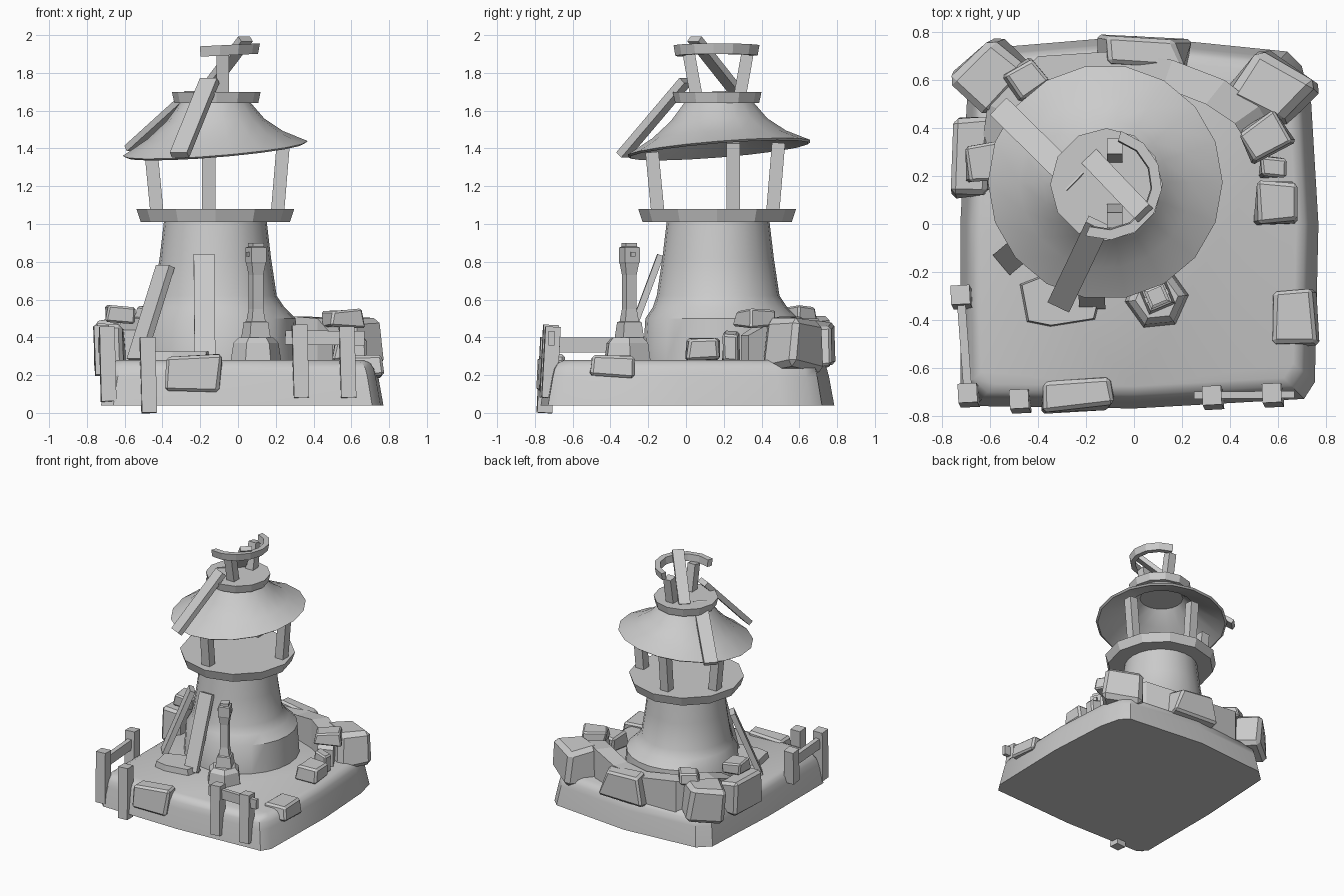
import bpy, bmesh, math, random
from mathutils import Vector, Matrix

if "Cube" in bpy.data.objects:
    bpy.data.objects.remove(bpy.data.objects["Cube"])
random.seed(4)
CX, CY = -0.12, 0.17          # tower axis


def make(name, bm, smooth=False):
    bmesh.ops.recalc_face_normals(bm, faces=bm.faces)
    me = bpy.data.meshes.new(name)
    bm.to_mesh(me)
    bm.free()
    ob = bpy.data.objects.new(name, me)
    bpy.context.collection.objects.link(ob)
    if smooth:
        bpy.ops.object.select_all(action='DESELECT')
        ob.select_set(True)
        bpy.context.view_layer.objects.active = ob
        bpy.ops.object.shade_smooth_by_angle(angle=math.radians(35))
    return ob


def loft(name, rings, smooth=False):
    bm = bmesh.new()
    vs = [[bm.verts.new(p) for p in r] for r in rings]
    n = len(vs[0])
    for a, b in zip(vs, vs[1:]):
        for i in range(n):
            j = (i + 1) % n
            bm.faces.new((a[i], a[j], b[j], b[i]))
    bm.faces.new(vs[0])
    bm.faces.new(vs[-1])
    return make(name, bm, smooth)


def ring(r, z, n, cx=CX, cy=CY, rot=0.0, sx=0.0, sy=0.0):
    pts = []
    for i in range(n):
        a = rot + math.tau * i / n
        dx, dy = r * math.cos(a), r * math.sin(a)
        pts.append((cx + dx, cy + dy, z + sx * dx + sy * dy))
    return pts


def beam(name, p0, p1, w, t, spin=0.0):
    p0, p1 = Vector(p0), Vector(p1)
    d = (p1 - p0).normalized()
    x = d.cross(Vector((0, 0, 1)))
    x = Vector((1, 0, 0)) if x.length < 0.3 else x.normalized()
    x = (Matrix.Rotation(spin, 3, d) @ x)
    y = d.cross(x).normalized()
    x = y.cross(d)
    sec = [(-1, -1), (1, -1), (1, 1), (-1, 1)]
    return loft(name, [[p + x * a * w / 2 + y * b * t / 2 for a, b in sec] for p in (p0, p1)])


def stone(name, c, s, deg=0, jit=0.1):
    bm = bmesh.new()
    bmesh.ops.create_cube(bm, size=1)
    for v in bm.verts:
        k = 0.88 if v.co.z > 0 else 1.0
        v.co = Vector((v.co.x * s[0] * k, v.co.y * s[1] * k, v.co.z * s[2]))
        v.co += Vector([random.uniform(-jit, jit) * q for q in s])
    bmesh.ops.bevel(bm, geom=bm.edges[:], offset=min(s) * 0.12, segments=1, affect='EDGES')
    bm.transform(Matrix.Translation(c) @ Matrix.Rotation(math.radians(deg), 4, 'Z'))
    return make(name, bm)


# ground block: rounded square with a softened top edge
outline = [(-.66, -.76), (0, -.77), (.71, -.73), (.755, -.66), (.77, 0), (.74, .5),
           (.70, .66), (.64, .72), (0, .785), (-.6, .735), (-.69, .65), (-.725, 0), (-.725, -.70)]
loft("ground_block", [[(x * k, y * k, z) for x, y in outline] for k, z in
     ((1, .04), (.965, .19), (.95, .235), (.925, .265), (.88, .28))], True)

# tower body with flared foot
loft("tower", [ring(r, z, 24, CX + o, CY + o) for r, z, o in
     ((.42, .27, .02), (.405, .50, .02), (.355, .56, .01), (.325, .62, 0), (.295, .82, 0), (.27, 1.03, 0))], True)

# gallery floor and posts
loft("gallery_floor", [ring(.395, 1.01, 12, CX, .165), ring(.418, 1.08, 12, CX, .165)])
for i, (x, y, lx, ly) in enumerate(((-.43, .25, -.03, 0), (.21, .25, .03, 0),
                                    (-.155, -.15, 0, -.03), (-.155, .46, 0, .03))):
    beam(f"gallery_post_{i}", (x, y, 1.07), (x + lx, y + ly, 1.43 if i in (1, 3) else 1.38), .07, .07)

# tilted hollow roof
loft("roof", [ring(r, z, 18, CX, .175, 0, s, s) for r, z, s in
     ((.16, 1.60, 0), (.25, 1.51, .04), (.475, 1.39, .08), (.49, 1.40, .08),
      (.36, 1.47, .06), (.26, 1.55, .03), (.18, 1.65, 0))], True)

# cap disc, leaning struts and broken ring
loft("cap_disc", [ring(.222, 1.64, 12, -.115, .165), ring(.235, 1.70, 12, -.115, .165)])
beam("cap_strut_front", (-.08, .065, 1.62), (-.08, .015, 1.90), .065, .065)
beam("cap_strut_back", (-.08, .275, 1.62), (-.08, .325, 1.90), .065, .065)
secs = []
for i in range(8):
    a = math.radians(-112 + i * 187 / 7)
    secs.append([(-.115 + r * math.cos(a), .165 + r * math.sin(a), z + .05 * r * math.cos(a))
                 for r, z in ((.185, 1.89), (.222, 1.89), (.232, 1.945), (.19, 1.945))])
loft("broken_ring", secs)

# loose planks
beam("top_plank", (-.18, .275, 1.69), (.04, .045, 1.98), .085, .035)
beam("roof_plank_front", (-.15, .0, 1.76), (-.31, -.335, 1.365), .10, .04)
beam("roof_plank_side", (-.56, .485, 1.40), (-.24, .17, 1.69), .10, .035)
beam("leaning_plank_left", (-.54, -.16, .28), (-.385, -.03, .775), .11, .04)
beam("leaning_plank_front", (-.175, -.34, .29), (-.18, -.135, .835), .11, .035)

# curved ruined wall behind the tower: outer point, inner point, top height
wall = [(-.64, .30, -.51, .28, .44), (-.61, .50, -.49, .44, .50), (-.40, .70, -.33, .60, .50),
        (-.1, .72, -.08, .61, .46), (.16, .685, .12, .57, .47), (.38, .60, .30, .50, .51),
        (.52, .49, .42, .42, .50), (.61, .33, .50, .29, .41)]
loft("ruined_wall", [[(a, b, .25), (c, d, .25), (c, d, h), (a, b, h)] for a, b, c, d, h in wall])

# scattered stones: centre, size, turn
stones = [((-.235, -.71, .21), (.29, .13, .18), 3), ((.66, -.39, .25), (.20, .24, .12), 0),
          ((.60, .09, .34), (.18, .20, .12), 0), ((.58, .235, .35), (.11, .09, .15), 0),
          ((.55, .37, .50), (.19, .15, .09), 28), ((.575, .56, .365), (.30, .27, .26), -35),
          ((.03, .71, .36), (.36, .13, .23), -4), ((-.59, .61, .37), (.27, .24, .27), 45),
          ((-.675, .27, .35), (.17, .34, .25), 0), ((-.625, .26, .52), (.15, .17, .09), 5),
          ((-.45, .60, .52), (.15, .13, .09), 35)]
for i, (c, s, r) in enumerate(stones):
    stone(f"stone_{i}", c, s, r)

# low slab under the leaning planks
slab = [(-.48, -.25), (-.45, -.41), (-.35, -.43), (-.16, -.40), (-.13, -.28), (-.3, -.18)]
loft("slab", [[(x, y, .26) for x, y in slab],
              [(-.3 + (x + .3) * .93, -.32 + (y + .32) * .93, .325) for x, y in slab]])

# pedestal with carved pillar
PX, PY = .095, -.30
loft("pedestal", [ring(.135, .27, 6, PX, PY - .01, .1), ring(.12, .37, 6, PX, PY - .01, .1),
                  ring(.09, .40, 6, PX, PY - .01, .1)])
loft("pillar", [ring(r, z, 4, PX, PY, math.radians(68)) for r, z in
     ((.085, .39), (.07, .48), (.055, .485), (.042, .55), (.042, .73), (.055, .79),
      (.06, .80), (.06, .875), (.045, .88), (.045, .90))])
for s in (-1, 1):
    a = math.radians(23)
    d = Vector((math.cos(a), math.sin(a), 0)) * s
    o = Vector((PX, PY, .84))
    beam("pillar_peg", o, o + d * .052, .025, .025)

# fences
posts = [(-.48, -.735, 0, .40), (-.695, -.71, .06, .455), (-.725, -.30, .2, .46),
         (.325, -.72, .08, .465), (.575, -.71, .08, .455)]
for i, (x, y, a, b) in enumerate(posts):
    beam(f"fence_post_{i}", (x + .01, y - .015, a), (x, y + .005, b), .08, .08, .05)
beam("fence_rail_left", (-.695, -.68, .36), (-.725, -.28, .36), .035, .08)
beam("fence_rail_front", (.25, -.715, .40), (.67, -.712, .395), .03, .075)
